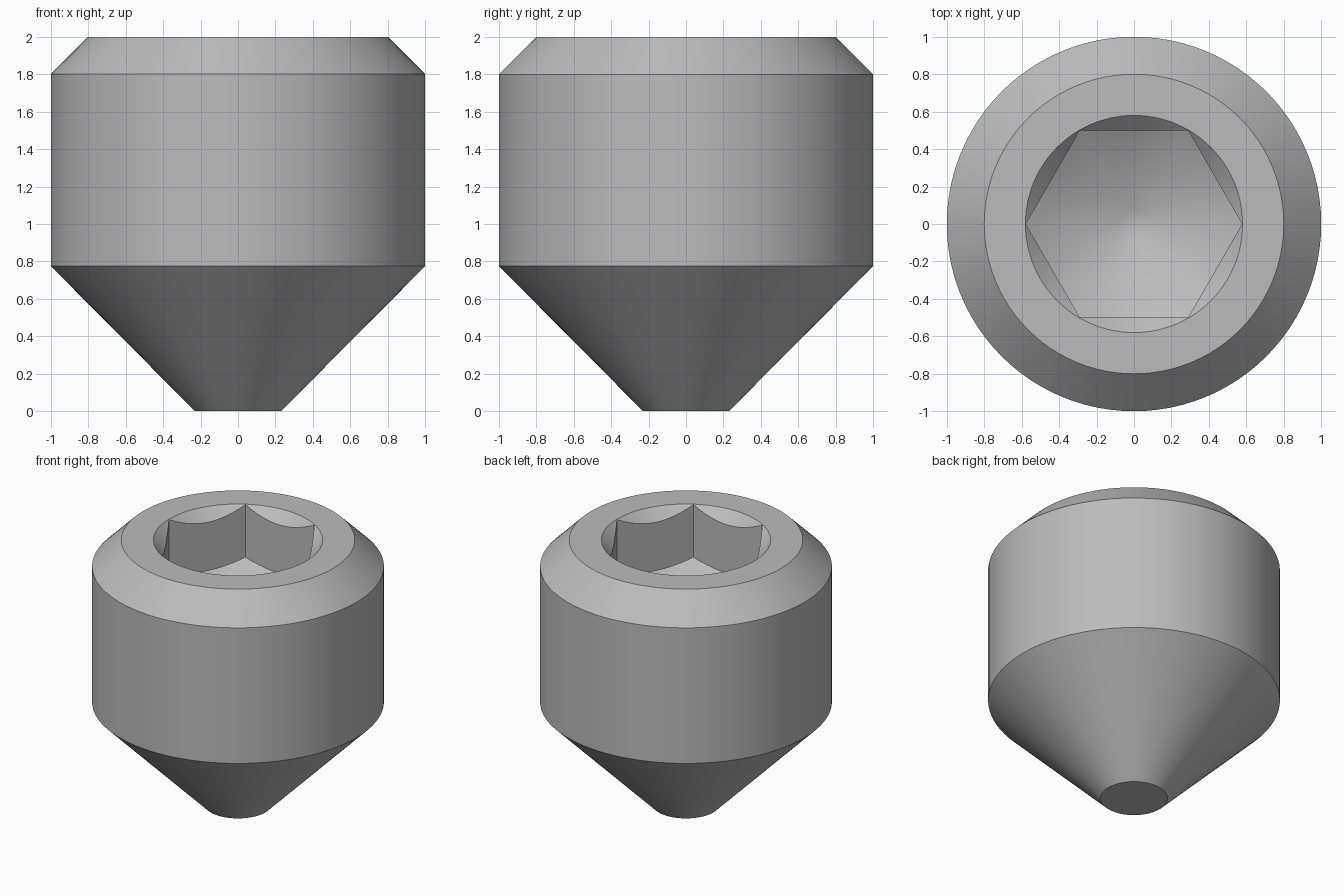
import bpy, bmesh, math

old = bpy.data.objects.get("Cube")
if old:
    bpy.data.objects.remove(old, do_unlink=True)

SEGMENTS = 96          # divisible by six, so socket corners land on vertices
APOTHEM = 0.5          # half the width across the socket flats
CORNER = APOTHEM / math.cos(math.pi / 6)
RIM = 0.58
DRILL_SLOPE = math.tan(math.radians(30))

steel = bpy.data.materials.new("steel grey")
steel.use_nodes = True
colour = (0.5, 0.5, 0.5, 1)
steel.diffuse_color = colour
steel.node_tree.nodes["Principled BSDF"].inputs["Base Color"].default_value = colour


def circle(radius, z):
    return lambda angle: (radius, z)


def hexagon(z, slope):
    """Hexagonal ring whose height follows the cone that cuts it."""
    def point(angle):
        turn = angle % (math.pi / 3) - math.pi / 6
        radius = APOTHEM / math.cos(turn)
        return radius, z - (CORNER - radius) * slope
    return point


# Rings from the tip up the outside, over the rim and down into the socket
rings = [
    circle(0.23, 0),
    circle(1, 0.775),
    circle(1, 1.8),
    circle(0.8, 2),
    circle(RIM, 2),
    hexagon(2 - (RIM - CORNER), 1),
    hexagon(1.6, DRILL_SLOPE),
    circle(0.08, 1.6 - (CORNER - 0.08) * DRILL_SLOPE),
]

bm = bmesh.new()
loops = []
for ring in rings:
    loop = []
    for i in range(SEGMENTS):
        angle = math.tau * i / SEGMENTS
        radius, z = ring(angle)
        loop.append(bm.verts.new((radius * math.cos(angle), radius * math.sin(angle), z)))
    loops.append(loop)

for low, high in zip(loops, loops[1:]):
    for i in range(SEGMENTS):
        j = (i + 1) % SEGMENTS
        bm.faces.new((low[i], low[j], high[j], high[i]))

# Flat tip and drilled socket bottom
bm.faces.new(loops[0][::-1])
bm.faces.new(loops[-1])
bmesh.ops.recalc_face_normals(bm, faces=bm.faces)

mesh = bpy.data.meshes.new("set_screw_body")
bm.to_mesh(mesh)
bm.free()
mesh.materials.append(steel)
body = bpy.data.objects.new("set_screw_body", mesh)
bpy.context.collection.objects.link(body)

bpy.ops.object.select_all(action="DESELECT")
body.select_set(True)
bpy.context.view_layer.objects.active = body
bpy.ops.object.shade_smooth_by_angle(angle=math.radians(35))
